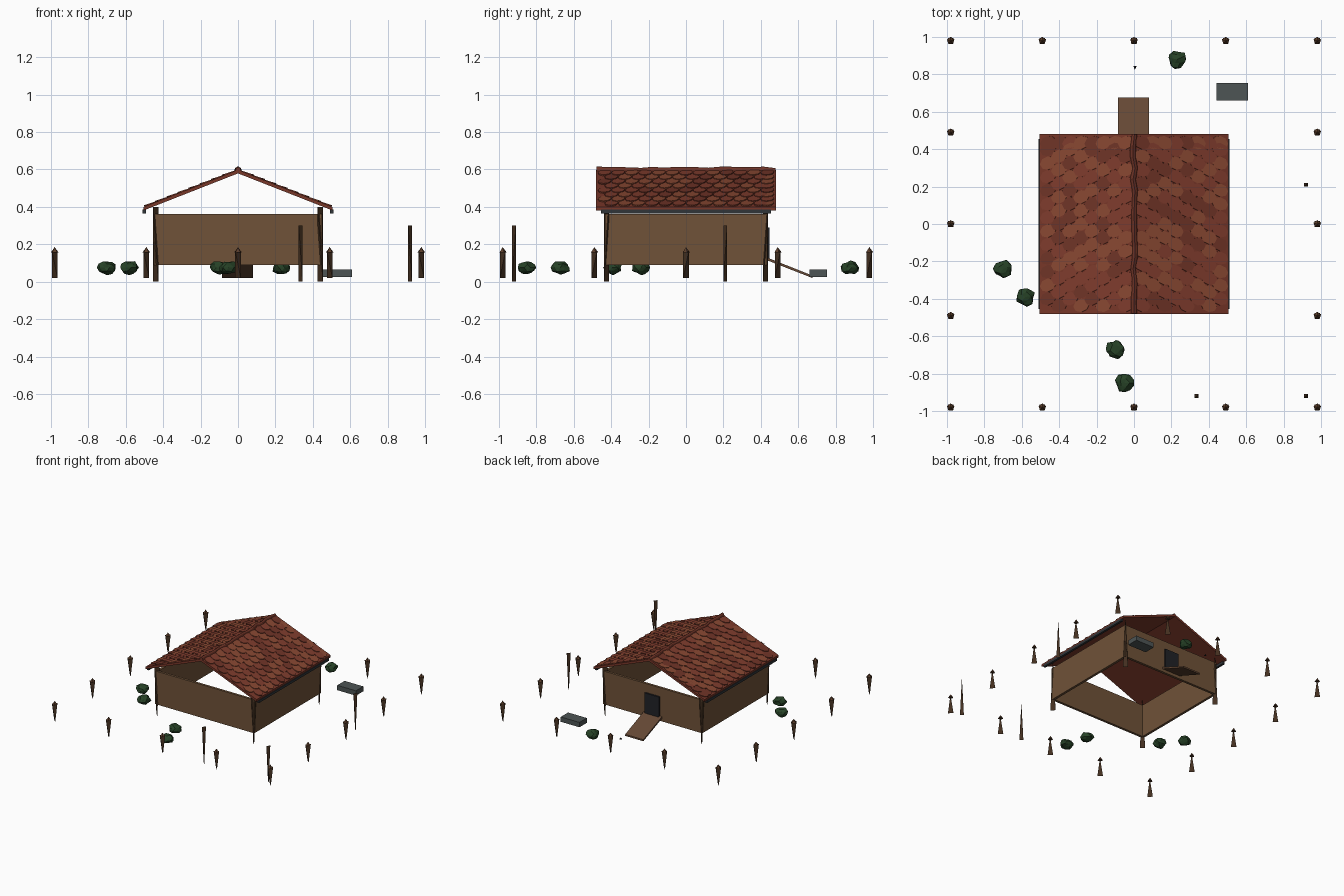
import bpy, bmesh, math, random
from mathutils import Vector, Matrix

if "Cube" in bpy.data.objects:
    bpy.data.objects.remove(bpy.data.objects["Cube"])

random.seed(4)


def mat(name, r, g, b):
    m = bpy.data.materials.new(name)
    m.diffuse_color = (r, g, b, 1)
    m.use_nodes = True
    m.node_tree.nodes["Principled BSDF"].inputs["Base Color"].default_value = m.diffuse_color
    return m


WALL = mat("wall_timber", .16, .085, .04)
DARK = mat("dark_timber", .055, .028, .014)
CAPM = mat("cap_timber", .10, .045, .022)
RAMP = mat("ramp_timber", .13, .065, .035)
ROOF = mat("roof_clay", .19, .038, .022)
TILES = [mat("tile_red", .21, .045, .026), mat("tile_rust", .25, .065, .032),
         mat("tile_deep", .16, .034, .02)]
GREEN = mat("leaf_green", .02, .055, .02)
METAL = mat("dull_metal", .075, .09, .09)
GUTTER = mat("gutter_metal", .03, .035, .04)
DOOR = mat("door_dark", .015, .016, .02)


def finish(name, bm, *mats):
    bmesh.ops.recalc_face_normals(bm, faces=bm.faces)
    me = bpy.data.meshes.new(name)
    bm.to_mesh(me)
    bm.free()
    for m in mats:
        me.materials.append(m)
    ob = bpy.data.objects.new(name, me)
    bpy.context.collection.objects.link(ob)
    return ob


def box(name, lo, hi, m):
    lo, hi = Vector(lo), Vector(hi)
    bm = bmesh.new()
    bmesh.ops.create_cube(bm, size=1, matrix=Matrix.Translation((lo + hi) / 2)
                          @ Matrix.Diagonal((*(hi - lo), 1)))
    return finish(name, bm, m)


def prism(name, outline, axis, a, b, m):
    """Extrude a 2D outline along x (axis 0) or y (axis 1)."""
    bm = bmesh.new()
    pt = (lambda p, t: (t, p[0], p[1])) if axis == 0 else (lambda p, t: (p[0], t, p[1]))
    face = bm.faces.new([bm.verts.new(pt(p, a)) for p in outline])
    ext = bmesh.ops.extrude_face_region(bm, geom=[face])
    move = Vector((b - a, 0, 0) if axis == 0 else (0, b - a, 0))
    bmesh.ops.translate(bm, verts=[v for v in ext["geom"] if isinstance(v, bmesh.types.BMVert)], vec=move)
    return finish(name, bm, m)


def stake(name, x, y, z0, z1, h, m=DARK):
    """Four-sided wedge stake: top and bottom edges on opposite diagonals."""
    bm = bmesh.new()
    v = [bm.verts.new(c) for c in ((x - h, y - h, z1), (x + h, y + h, z1),
                                   (x + h, y - h, z0), (x - h, y + h, z0))]
    for t in ((0, 1, 2), (0, 3, 1), (0, 2, 3), (1, 3, 2)):
        bm.faces.new([v[i] for i in t])
    return finish(name, bm, m)


# walls: open box without floor or ceiling
Z0, Z1 = .09, .362
for s, side in ((-1, "front"), (1, "back")):
    ys = sorted((s * .432, s * .412))
    box(side + "_wall", (-.45, ys[0], Z0), (.45, ys[1], Z1), WALL)
for s, side in ((-1, "left"), (1, "right")):
    xs = sorted((s * .45, s * .43))
    box(side + "_wall", (xs[0], -.412, Z0), (xs[1], .412, Z1), WALL)

# corner posts
for sx in (-1, 1):
    for sy in (-1, 1):
        stake("corner_post", sx * .44, sy * .425, 0, .40, .014)

# door and ramp at the back
box("door", (-.065, .432, .115), (.065, .446, .29), DOOR)
prism("ramp", [(.432, .115), (.432, .13), (.675, .033), (.675, .02)], 0, -.085, .08, RAMP)

# roof slabs, gutters, tiles
EX, EZ, RZ = .505, .400, .598
L = math.hypot(EX, RZ - EZ)
for s, side in ((-1, "left"), (1, "right")):
    prism(side + "_roof", [(0, RZ), (s * EX, EZ), (s * EX, EZ - .019), (0, RZ - .019)],
          1, -.48, .48, ROOF)
    xs = sorted((s * .492, s * .510))
    box(side + "_gutter", (xs[0], -.455, .364), (xs[1], .455, .385), GUTTER)

    # tile frame: down slope, along the ridge, outward normal
    down = Vector((s * EX, 0, EZ - RZ)).normalized()
    along = Vector((0, 1, 0))
    nrm = Vector((s * (RZ - EZ), 0, EX)).normalized()
    bm = bmesh.new()
    for r in range(8):
        for c in range(13):
            d = .045 + r * (L - .095) / 7
            y = max(-.435, min(.435, -.435 + c * .0725 + (.036 if r % 2 else 0)))
            skew = -.35
            ring = []
            for k in range(8):
                a = math.tau * k / 8
                u, w = .045 * math.cos(a), .036 * math.sin(a)
                p = Vector((0, 0, RZ)) + down * (d + u) + along * (y + w + skew * u * .4)
                ring.append(bm.verts.new(p + nrm * (.002 + .06 * (u + .045))))
            f = bm.faces.new(ring)
            f.material_index = random.randrange(3)
            # short skirt gives each tile its step
            base = [bm.verts.new(v.co - nrm * .008) for v in ring]
            for k in range(8):
                q = bm.faces.new((ring[k], base[k], base[k - 7], ring[k - 7]))
                q.material_index = f.material_index
            bm.faces.new(base[::-1])
    finish(side + "_roof_tiles", bm, *TILES)

# uneven ridge cap in short lengths
bm = bmesh.new()
rings = []
for i in range(17):
    y, dx, dz = -.478 + i * .956 / 16, random.uniform(-.006, .006), random.uniform(-.006, .002)
    rings.append([bm.verts.new((dx + px, y, pz + dz)) for px, pz in
                  ((-.016, .590), (-.010, .606), (.0, .613), (.010, .606), (.016, .590))])
for a, b in zip(rings, rings[1:]):
    for k in range(5):
        bm.faces.new((a[k], a[k - 4], b[k - 4], b[k]))
bm.faces.new(rings[0])
bm.faces.new(rings[-1][::-1])
finish("ridge_cap", bm, TILES[2])

# ring of fence posts with small pyramid caps
steps = [-.98, -.49, 0, .49, .98]
for x in steps:
    for y in steps:
        if max(abs(x), abs(y)) < .9:
            continue
        stake("fence_post", x, y, .02, .165, .015)
        bm = bmesh.new()
        bmesh.ops.create_cone(bm, cap_ends=True, segments=5, radius1=.021, radius2=0, depth=.028,
                              matrix=Matrix.Translation((x, y, .171)))
        finish("fence_cap", bm, CAPM)

# tall poles
for x, y in ((.335, -.92), (.92, -.92), (.92, .21)):
    stake("tall_pole", x, y, 0, .30, .0105)

# trough and small peg behind the house
box("trough", (.44, .66, .025), (.61, .755, .065), METAL)
bm = bmesh.new()
bmesh.ops.create_cone(bm, cap_ends=True, segments=3, radius1=.011, radius2=0, depth=.02,
                      matrix=Matrix.Translation((.005, .835, .08)) @ Matrix.Rotation(math.pi / 2, 4, 'X'))
finish("small_peg", bm, DOOR)

# leafy shrubs: faceted balls with ragged surface
for x, y in ((.23, .88), (-.70, -.24), (-.58, -.39), (-.10, -.67), (-.05, -.85)):
    bm = bmesh.new()
    bmesh.ops.create_icosphere(bm, subdivisions=2, radius=1)
    for v in bm.verts:
        v.co *= random.uniform(.78, 1.08)
    bmesh.ops.transform(bm, verts=bm.verts, matrix=Matrix.Translation((x, y, .075))
                        @ Matrix.Rotation(random.random() * 6, 4, 'Z')
                        @ Matrix.Diagonal((.052, .052, .038, 1)))
    finish("shrub", bm, GREEN)
